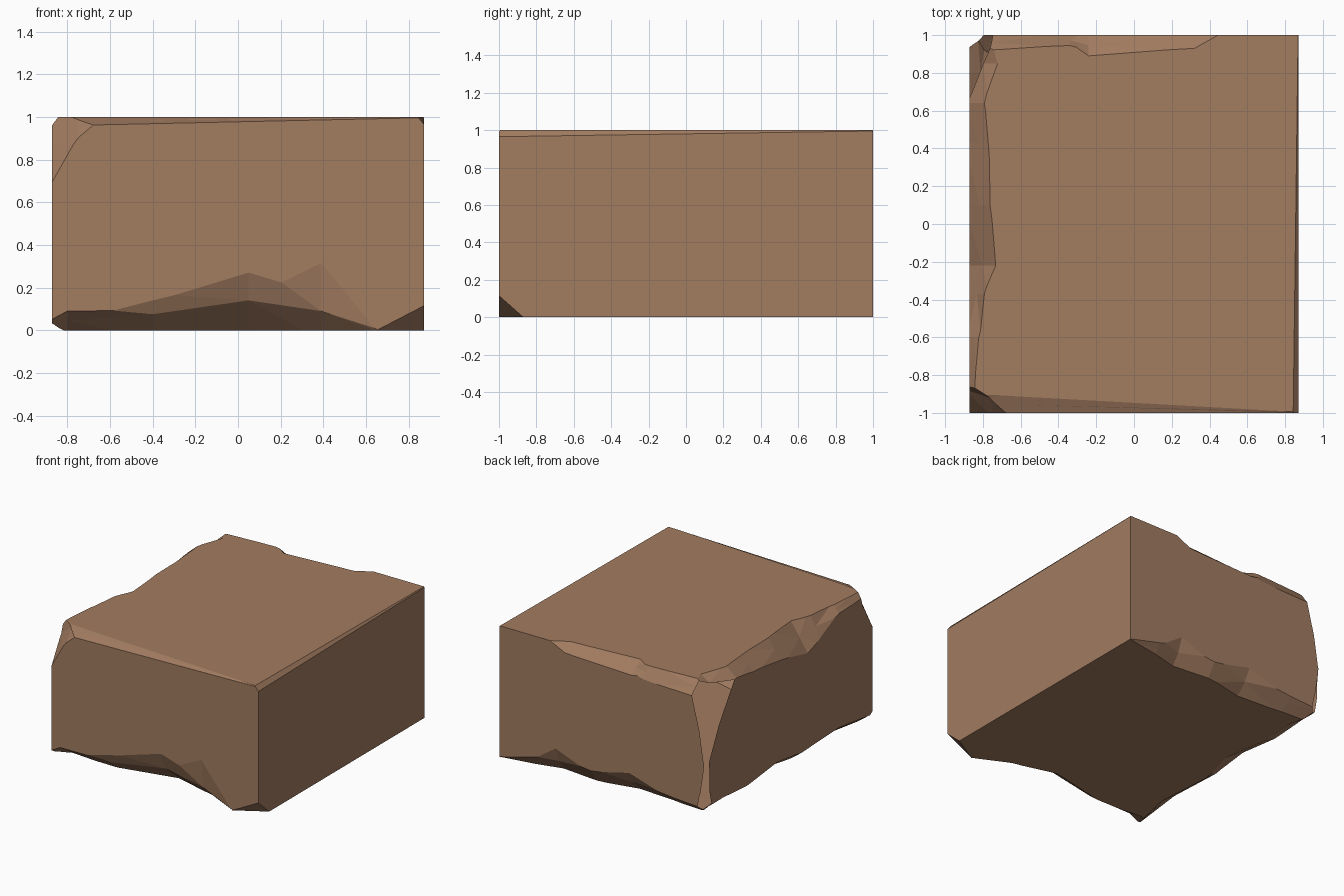
import bpy, bmesh
from mathutils import Vector

if "Cube" in bpy.data.objects:
    bpy.data.objects.remove(bpy.data.objects["Cube"])

LO, HI = (-0.872, -1.0, 0.0), (0.872, 1.0, 1.0)

stone = bpy.data.materials.new("brown_stone")
stone.diffuse_color = (0.36, 0.20, 0.118, 1)
stone.use_nodes = True
stone.node_tree.nodes["Principled BSDF"].inputs["Base Color"].default_value = stone.diffuse_color


def make_object(name, bm):
    mesh = bpy.data.meshes.new(name)
    bm.to_mesh(mesh)
    bm.free()
    ob = bpy.data.objects.new(name, mesh)
    bpy.context.collection.objects.link(ob)
    return ob


# Plain block with one bottom corner sliced off
bm = bmesh.new()
bmesh.ops.create_cube(bm, size=1)
for v in bm.verts:
    v.co = [LO[i] if v.co[i] < 0 else HI[i] for i in range(3)]
a, b, c = Vector((0.65, -1, 0)), Vector((0.872, -0.87, 0)), Vector((0.872, -1, 0.115))
n = (b - a).cross(c - a)
if n.dot(Vector((0.872, -1, 0)) - a) < 0:
    n.negate()
cut = bmesh.ops.bisect_plane(bm, geom=bm.verts[:] + bm.edges[:] + bm.faces[:],
                             plane_co=a, plane_no=n, clear_outer=True)
bmesh.ops.holes_fill(bm, edges=[e for e in cut["geom_cut"] if isinstance(e, bmesh.types.BMEdge)])
bmesh.ops.recalc_face_normals(bm, faces=bm.faces[:])
block = make_object("stone_block", bm)
block.data.materials.append(stone)


def chip(t_axis, u_axis, u_high, v_axis, v_high, stations):
    """Chip away one edge. Station: position along the edge, inset on each
    of the two faces, and optionally the middle point of the cut."""
    bm = bmesh.new()
    rings = []
    for st in stations:
        t, u, v = st[:3]
        mu, mv = st[3:] if len(st) > 3 else (u / 2, v / 2)
        section = [(u + (u - mu) / 2, -mv / 2), (mu, mv),
                   (-mu / 2, v + (v - mv) / 2), (-0.1, -0.1)]
        ring = []
        for pu, pv in section:
            p = [0, 0, 0]
            p[t_axis] = t
            p[u_axis] = HI[u_axis] - pu if u_high else LO[u_axis] + pu
            p[v_axis] = HI[v_axis] - pv if v_high else LO[v_axis] + pv
            ring.append(bm.verts.new(p))
        rings.append(ring)
    for r, s in zip(rings, rings[1:]):
        for i in range(4):
            j = (i + 1) % 4
            bm.faces.new((r[i], r[j], s[j], s[i]))
    bm.faces.new(rings[0])
    bm.faces.new(rings[-1])
    bmesh.ops.triangulate(bm, faces=bm.faces[:])
    bmesh.ops.recalc_face_normals(bm, faces=bm.faces[:])
    cutter = make_object("chip_cutter", bm)
    cutter.hide_render = True
    mod = block.modifiers.new("chip", "BOOLEAN")
    mod.operation, mod.solver, mod.object = "DIFFERENCE", "EXACT", cutter
    bpy.context.view_layer.objects.active = block
    bpy.ops.object.modifier_apply(modifier=mod.name)
    bpy.data.objects.remove(cutter)


X, Y, Z = 0, 1, 2
# Bottom edges: front, left, back
chip(X, Y, False, Z, False, [(-0.95, .02, .01), (-.8, .14, .09), (-.4, .12, .14, .03, .075),
                             (.05, .22, .27, .05, .14), (.39, .13, .315, .03, .09),
                             (.65, .005, .006)])
chip(Y, X, False, Z, False, [(-1.05, .02, .02), (-.6, .11, .08), (-.15, .08, .06), (.15, .16, .10),
                             (.5, .10, .06), (.8, .12, .08), (1.05, .08, .10)])
chip(X, Y, True, Z, False, [(-.95, .08, .06), (-.6, .10, .08), (-.22, .13, .17, .05, .08),
                            (.1, .07, .10), (.4, .10, .19, .04, .08), (.6, .05, .07),
                            (.86, .005, .005)])
# Top edges: front, left, back, right
chip(X, Y, False, Z, True, [(-.95, .10, .05), (-.63, .088, .037), (.9, .004, .003)])
chip(Y, X, False, Z, True, [(-1.05, .03, .05), (-.85, .03, .04), (-.6, .05, .05), (-.37, .08, .15),
                            (-.22, .14, .21), (.1, .11, .14), (.43, .10, .10), (.64, .08, .07),
                            (.85, .15, .10), (1.05, .12, .15)])
chip(X, Y, True, Z, True, [(-.95, .10, .10), (-.77, .08, .10), (-.34, .055, .085),
                           (-.24, .11, .08), (.32, .07, .06), (.44, .003, .003)])
chip(Y, X, True, Z, True, [(-1.05, .03, .036), (1.05, .003, .004)])
# Upright edges: front left, back left
chip(Z, X, False, Y, False, [(.7, .004, .004), (.87, .10, .10), (1.0, .24, .15), (1.1, .32, .2)])
chip(Z, X, False, Y, True, [(-.05, .10, .10), (.18, .05, .04), (.4, .02, .03), (.65, .06, .15),
                            (.93, .13, .34), (1.05, .15, .36)])

for p in block.data.polygons:
    p.use_smooth = False
    p.material_index = 0
